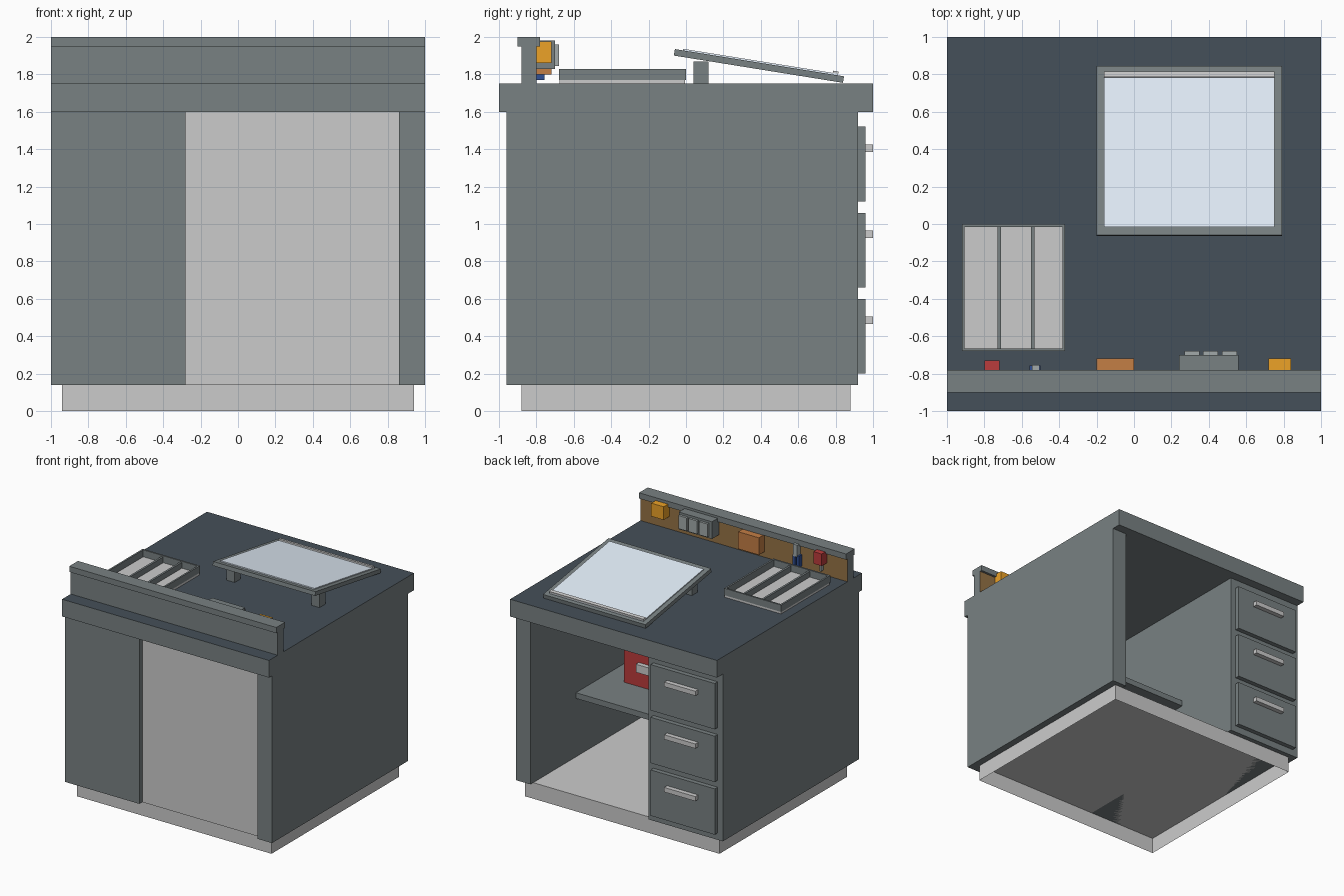
import bpy, math
from mathutils import Matrix

if "Cube" in bpy.data.objects:
    bpy.data.objects.remove(bpy.data.objects["Cube"])


def mat(name, r, g, b):
    m = bpy.data.materials.new(name)
    m.diffuse_color = (r, g, b, 1)
    m.use_nodes = True
    m.node_tree.nodes["Principled BSDF"].inputs["Base Color"].default_value = m.diffuse_color
    return m


SLATE = mat("slate", .19, .22, .225)
DARK = mat("dark_top", .06, .08, .10)
STEEL = mat("steel", .36, .40, .40)
SHEET = mat("sheet", .78, .87, .97)
CORK = mat("cork", .30, .17, .06)
RED = mat("red", .50, .045, .045)
ORANGE = mat("orange", .55, .21, .06)
YELLOW = mat("yellow", .84, .36, .02)
BLUE = mat("blue", .03, .08, .30)


def box(name, x, y, z, m=None, accent=None, skip=None):
    """Box from (min, max) ranges; accent = (axis, material) colours that + face;
    skip drops the bottom face."""
    v = [(x[i], y[j], z[k]) for k in (0, 1) for j in (0, 1) for i in (0, 1)]
    faces = [(0, 2, 3, 1), (4, 5, 7, 6), (0, 1, 5, 4),
             (2, 6, 7, 3), (0, 4, 6, 2), (1, 3, 7, 5)]
    if skip == "bottom":
        faces = faces[1:]
    me = bpy.data.meshes.new(name)
    me.from_pydata(v, [], faces)
    if m:
        me.materials.append(m)
    if accent:
        me.materials.append(accent[1])
        for p in me.polygons:
            if p.normal[accent[0]] > .9:
                p.material_index = 1
    ob = bpy.data.objects.new(name, me)
    bpy.context.collection.objects.link(ob)
    return ob


# Plinth, open underneath
box("plinth", (-.94, .94), (-.88, .88), (0, .14), skip="bottom")

# Drawer pedestal and right support, each with front and back trims
for name, x in (("pedestal", (-1, -.28)), ("right_support", (.86, 1))):
    box(name, x, (-.92, .88), (.14, 1.6), SLATE)
    box(name + "_front_trim", x, (-.96, -.92), (.14, 1.6), SLATE)
    box(name + "_back_trim", x, (.88, .92), (.14, 1.6), SLATE)
box("front_panel", (-.28, .86), (-.92, -.88), (.14, 1.6))
box("worktop", (-1, 1), (-1, 1), (1.6, 1.75), SLATE, (2, DARK))

# Drawers with bar handles
for i in range(3):
    z = .20 + .46 * i
    box(f"drawer_{i + 1}", (-.95, -.33), (.92, .96), (z, z + .40), SLATE)
    box(f"drawer_handle_{i + 1}", (-.79, -.49), (.96, 1.0), (z + .265, z + .305))

# Shelf in the knee space with a red storage box
box("shelf", (-.28, .86), (-.88, .29), (.65, .70), SLATE)
box("storage_box", (.18, .66), (-.45, -.09), (.70, 1.05), RED)
box("storage_box_handle", (.32, .52), (-.09, -.05), (.84, .91))

# Pin board wall and its cap
box("pin_board_wall", (-1, 1), (-.88, -.80), (1.75, 1.95), SLATE, (1, CORK))
box("pin_board_cap", (-1, 1), (-.90, -.78), (1.95, 2.0), SLATE)

# Tilted drawing board on two posts
tilt = Matrix.Translation((.295, .39, 1.845)) @ Matrix.Rotation(math.radians(-9.15), 4, 'X')
for ob in (
    box("drawing_board", (-.495, .495), (-.458, .458), (-.0175, .0175), SLATE),
    box("drawing_sheet", (-.455, .455), (-.415, .425), (.0175, .026), SHEET),
    box("pencil_ledge", (-.455, .455), (.395, .425), (.0175, .038)),
):
    ob.matrix_world = tilt
for name, x in (("left", -.10), ("right", .72)):
    box(f"board_post_{name}", (x - .04, x + .04), (.04, .12), (1.75, 1.87), SLATE)

# Sorting tray: pale base, rim and two dividers
box("tray_base", (-.915, -.37), (-.675, -.005), (1.75, 1.77))
for i, x in enumerate((-.92, -.383)):
    box(f"tray_side_{i + 1}", (x, x + .015), (-.68, 0), (1.77, 1.83), SLATE)
for i, y in enumerate((-.68, -.015)):
    box(f"tray_end_{i + 1}", (-.905, -.383), (y, y + .015), (1.77, 1.83), SLATE)
for i, x in enumerate((-.73, -.55)):
    box(f"tray_divider_{i + 1}", (x, x + .018), (-.665, -.015), (1.77, 1.82), SLATE)

# Things hung on the pin board
box("yellow_box", (.72, .84), (-.80, -.72), (1.86, 1.975), YELLOW)
box("parts_holder", (.24, .56), (-.80, -.70), (1.83, 1.98), SLATE)
for i in range(3):
    x = .27 + .10 * i
    box(f"holder_front_{i + 1}", (x, x + .08), (-.70, -.68), (1.845, 1.96), STEEL)
box("orange_box", (-.20, 0), (-.80, -.72), (1.80, 1.95), ORANGE)
box("red_tool_head", (-.80, -.72), (-.80, -.73), (1.86, 1.965), RED)
box("red_tool_stem", (-.768, -.752), (-.80, -.765), (1.79, 1.86), STEEL)
box("pliers_head", (-.545, -.505), (-.80, -.755), (1.86, 1.965), STEEL)
for name, x in (("left", -.56), ("right", -.523)):
    box(f"pliers_grip_{name}", (x, x + .024), (-.80, -.757), (1.77, 1.87), BLUE)
